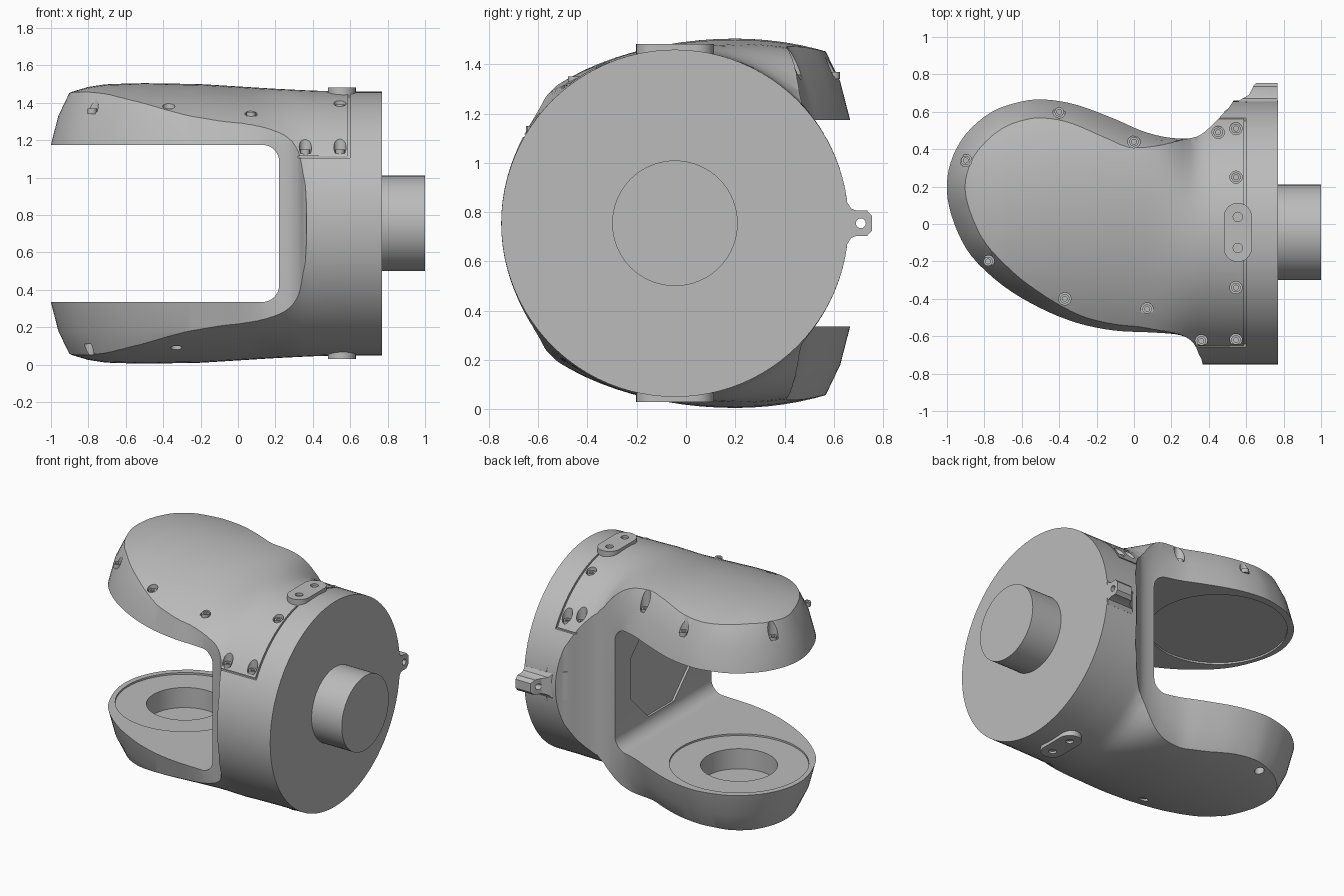
import bpy, bmesh, math
from mathutils import Vector

if "Cube" in bpy.data.objects:
    bpy.data.objects.remove(bpy.data.objects["Cube"])

grey = bpy.data.materials.new("plain_grey")
grey.use_nodes = True
COLOUR = (0.50, 0.50, 0.50, 1)
grey.diffuse_color = COLOUR
grey.node_tree.nodes["Principled BSDF"].inputs["Base Color"].default_value = COLOUR

MID_Y, MID_Z, RADIUS = -0.045, 0.755, 0.705
TIP = (-0.53, 0.18)


def loft(name, rings):
    """Skin a list of equal rings and cap both ends."""
    bm = bmesh.new()
    rows = [[bm.verts.new(p) for p in ring] for ring in rings]
    n = len(rows[0])
    for a, b in zip(rows, rows[1:]):
        for i in range(n):
            j = (i + 1) % n
            bm.faces.new((a[i], a[j], b[j], b[i]))
    bm.faces.new(rows[0])
    bm.faces.new(rows[-1])
    bmesh.ops.recalc_face_normals(bm, faces=bm.faces)
    mesh = bpy.data.meshes.new(name)
    bm.to_mesh(mesh)
    bm.free()
    mesh.materials.append(grey)
    obj = bpy.data.objects.new(name, mesh)
    bpy.context.collection.objects.link(obj)
    return obj


def place(axis, u, v, w):
    return {"x": (w, u, v), "y": (u, w, v), "z": (u, v, w)}[axis]


def prism(name, pts, axis, lo, hi):
    return loft(name, [[place(axis, u, v, w) for u, v in pts] for w in (lo, hi)])


def circle(u, v, r, n=64, turn=0.0):
    return [(u + r * math.cos(turn + math.tau * i / n),
             v + r * math.sin(turn + math.tau * i / n)) for i in range(n)]


def box(name, x, y, z):
    return prism(name, [(x[0], y[0]), (x[1], y[0]), (x[1], y[1]), (x[0], y[1])], "z", *z)


def boolean(obj, tool, kind="DIFFERENCE"):
    """Apply a boolean and throw the cutter away."""
    tool.hide_render = True
    mod = obj.modifiers.new("cut", "BOOLEAN")
    mod.operation, mod.solver, mod.object = kind, "EXACT", tool
    graph = bpy.context.evaluated_depsgraph_get()
    mesh = bpy.data.meshes.new_from_object(obj.evaluated_get(graph))
    obj.modifiers.clear()
    obj.data = mesh
    bpy.data.objects.remove(tool)


def smooth_loop(pts, steps=4):
    """Closed Catmull-Rom curve through the points."""
    out, n = [], len(pts)
    for i in range(n):
        a, b, c, d = (Vector(pts[(i + k) % n]) for k in (-1, 0, 1, 2))
        for s in range(steps):
            t = s / steps
            out.append(0.5 * (2 * b + (c - a) * t + (2 * a - 5 * b + 4 * c - d) * t * t
                              + (3 * b - a - 3 * c + d) * t ** 3))
    return out


def interp(table, x):
    for (x0, y0), (x1, y1) in zip(table, table[1:]):
        if x <= x1:
            return y0 + (y1 - y0) * (x - x0) / (x1 - x0)
    return table[-1][1]


# Yoke body: round sections along x that widen and shift over the arms
HEIGHT = [(-1.1, 0.58), (-0.9, 0.7), (-0.8, 0.73), (-0.7, 0.745), (-0.5, 0.75),
          (-0.2, 0.745), (0.2, 0.72), (0.4, 0.71), (0.6, RADIUS), (0.77, RADIUS)]


def section(x, n=96):
    t = min(1, max(0, (0.36 - x) / 0.31))
    t = t * t * (3 - 2 * t)
    ring = []
    for i in range(n):
        a = math.tau * i / n
        half = RADIUS + (0.3 if math.cos(a) > 0 else 0.395) * t
        ring.append((x, MID_Y + 0.245 * t + half * math.cos(a),
                     MID_Z + interp(HEIGHT, x) * math.sin(a)))
    return ring


STATIONS = 44
yoke = loft("yoke_body", [section(-1.1 + 1.87 * i / STATIONS) for i in range(STATIONS + 1)])

# Plan outline with drafted sides around the arms
curve = smooth_loop([
    (0.42, -0.75), (0.36, -0.72), (0.32, -0.64), (0.25, -0.595), (0.1, -0.58),
    (-0.1, -0.57), (-0.3, -0.53), (-0.5, -0.45), (-0.7, -0.33), (-0.87, -0.17),
    (-0.96, 0), (-1, 0.17), (-0.98, 0.33), (-0.9, 0.48), (-0.76, 0.6), (-0.6, 0.655),
    (-0.47, 0.665), (-0.3, 0.635), (-0.1, 0.56), (0.05, 0.495), (0.2, 0.46),
    (0.33, 0.465), (0.42, 0.53), (0.5, 0.61), (0.6, 0.65)])[:-3]
outline = [Vector((0.9, -0.8))] + curve + [Vector((0.64, 0.7)), Vector((0.9, 0.7))]


def drafted(inset, z):
    ring, n = [], len(outline)
    for i, p in enumerate(outline):
        along = (outline[(i + 1) % n] - outline[i - 1]).normalized()
        fade = min(1, max(0, (0.3 - p.x) / 0.3))
        q = p + Vector((along.y, -along.x)) * inset * fade
        ring.append((q.x, q.y, z))
    return ring


DRAFT = [(0.42, 0), (0.575, 0.04), (0.7, 0.1), (0.8, 0.17)]
levels = [(-d, s) for d, s in reversed(DRAFT)] + DRAFT
boolean(yoke, loft("outline_tool", [drafted(s, MID_Z + d) for d, s in levels]), "INTERSECT")

# Rounded gap between the two arms
LOW, HIGH, WALL, FILLET = 0.335, 1.175, 0.22, 0.09
gap = [(-1.3, LOW)]
for z, start in ((LOW + FILLET, -90), (HIGH - FILLET, 0)):
    for k in range(9):
        a = math.radians(start + k * 90 / 8)
        gap.append((WALL - FILLET + FILLET * math.cos(a), z + FILLET * math.sin(a)))
gap.append((-1.3, HIGH))
boolean(yoke, prism("gap_tool", gap, "y", -1.2, 1.2))

# Bearing seats on the arm faces, bore in the lower arm, wall panel recess
boolean(yoke, prism("seat_tool", circle(*TIP, 0.435), "z", LOW - 0.012, HIGH + 0.012))
boolean(yoke, prism("bore_tool", circle(*TIP, 0.24), "z", LOW - 0.15, LOW + 0.1))
boolean(yoke, prism("panel_tool", circle(MID_Y, MID_Z, 0.36, 8, math.pi / 8), "x", 0.1, WALL + 0.015))

# Seam grooves round the cover's inner edge
seam = prism("seam_tool", circle(MID_Y, MID_Z, 0.76, 96), "x", 0.587, 0.598)
boolean(seam, prism("seam_core", circle(MID_Y, MID_Z, RADIUS - 0.013, 96), "x", 0.5, 0.7))
boolean(seam, box("seam_base", (0.5, 0.7), (-1, 1), (-0.1, 1.106)))
boolean(yoke, seam)
for side in (-1, 1):
    edge = sorted((MID_Y + side * 0.598, MID_Y + side * 0.7))
    boolean(yoke, box("seam_end", (0.28 if side < 0 else 0.42, 0.598), edge, (1.106, 1.116)))

# Counterbored cover screws: x, y, floor height
SCREWS = [(-0.9, 0.34, 1.35), (-0.4, 0.6, 1.35), (0, 0.44, 1.34), (-0.78, -0.2, 1.35),
          (-0.37, -0.4, 1.35), (0.07, -0.455, 1.33), (0.45, 0.49, 1.15), (0.545, 0.51, 1.14),
          (0.545, 0.25, 1.37), (0.545, -0.34, 1.37), (0.36, -0.625, 1.13), (0.545, -0.62, 1.13)]
for x, y, z in SCREWS:
    boolean(yoke, prism("counterbore", circle(x, y, 0.033, 20), "z", z, 1.7))
    head = [(0.025, -0.01), (0.025, 0.02), (0.013, 0.02), (0.013, 0.006)]
    loft("cover_screw", [[(u, v, z + h) for u, v in circle(x, y, r, 18)] for r, h in head])

# Hatch screw holes under the lower arm
for x, y in ((-0.8, -0.13), (-0.33, -0.3), (-0.6, 0.5)):
    boolean(yoke, prism("hatch_hole", circle(x, y, 0.03, 20), "z", -0.1, 0.11))

# Output shaft
prism("shaft", circle(MID_Y, MID_Z, 0.255), "x", 0.76, 1.0)

# Capsule plates on top and bottom, each with two holes
capsule = []
for k in range(26):
    a = math.pi * k / 12 if k < 13 else math.pi * (k - 1) / 12
    shift = 0.083 if k < 13 else -0.083
    capsule.append((0.555 + 0.075 * math.cos(a), MID_Y + shift + 0.075 * math.sin(a)))
for name, lo, hi, floor in (("top_plate", 1.4, 1.482, 1.465), ("bottom_plate", 0.03, 0.11, -0.1)):
    plate = prism(name, capsule, "z", lo, hi)
    for shift in (-0.083, 0.083):
        boolean(plate, prism("plate_hole", circle(0.555, MID_Y + shift, 0.025, 20),
                             "z", floor, floor + 0.145))

# Rear lug with a flared base and an eye
half = [(0.6, 0.1), (0.655, 0.085), (0.67, 0.06), (0.69, 0.052), (0.735, 0.052), (0.755, 0.03)]
profile = [(y, MID_Z - w) for y, w in half] + [(y, MID_Z + w) for y, w in reversed(half)]
lug = prism("rear_lug", profile, "x", 0.4, 0.768)
plan = [(0.45, 0.55), (0.8, 0.55), (0.8, 0.8), (0.66, 0.76), (0.64, 0.74),
        (0.615, 0.69), (0.57, 0.665), (0.48, 0.6)]
boolean(lug, prism("lug_tool", plan, "z", 0.5, 1.0), "INTERSECT")
boolean(lug, prism("lug_eye", circle(0.71, MID_Z, 0.02, 20), "x", 0.3, 0.9))

# Smooth shading with sharp edges kept
for obj in bpy.context.scene.objects:
    obj.select_set(obj.type == "MESH")
bpy.context.view_layer.objects.active = yoke
bpy.ops.object.shade_smooth_by_angle(angle=math.radians(28))
